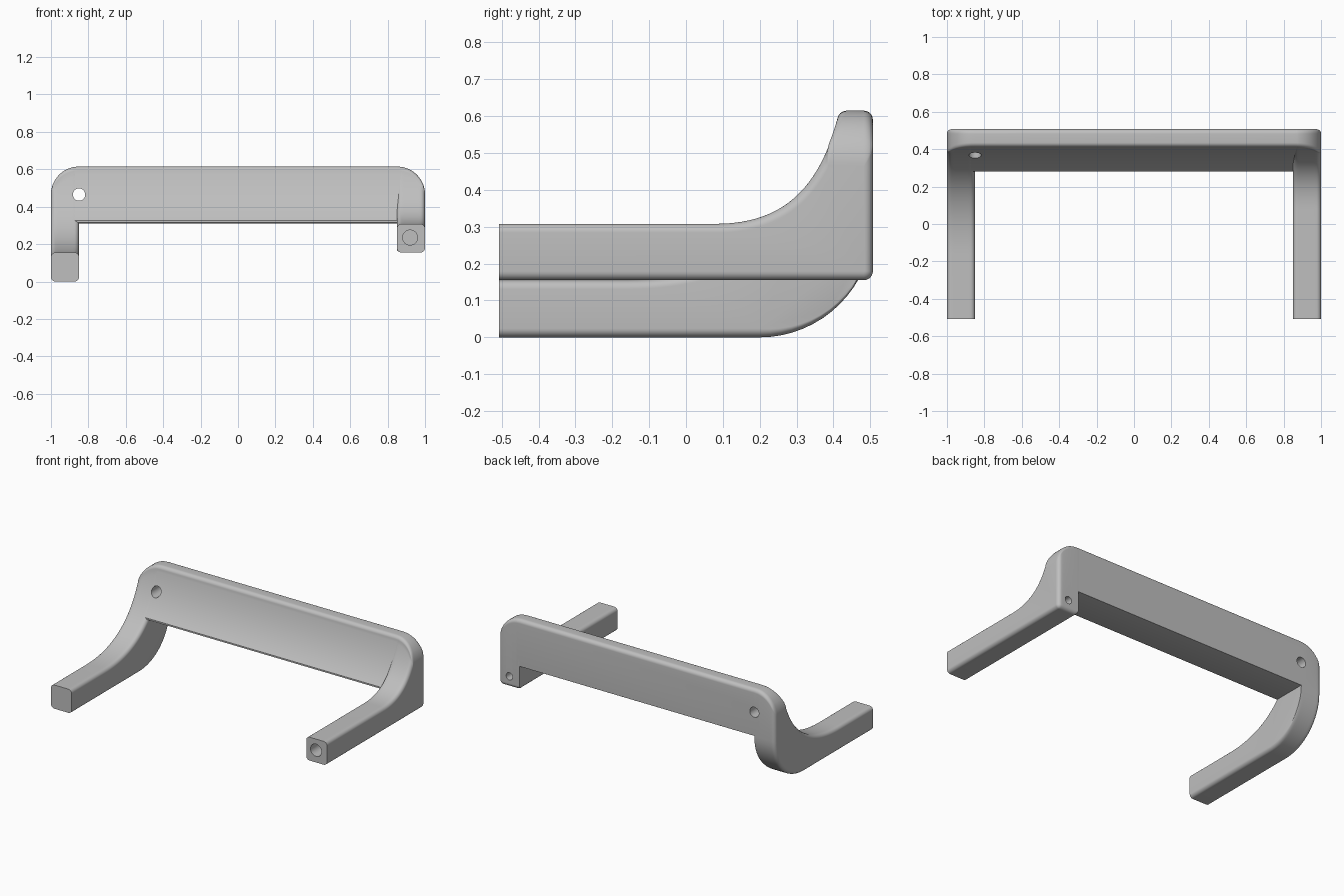
import bpy, bmesh
from math import sin, cos, pi, sqrt, radians
from mathutils import Vector

old = bpy.data.objects.get("Cube")
if old:
    bpy.data.objects.remove(old, do_unlink=True)

grey = bpy.data.materials.new("plain grey")
grey.use_nodes = True
colour = (0.52, 0.52, 0.52, 1)
grey.diffuse_color = colour
grey.node_tree.nodes["Principled BSDF"].inputs["Base Color"].default_value = colour

FRONT, BACK = -0.507, 0.507
TOP, CORNER, FILLET = 0.615, 0.15, 0.025
LOW_CURVE = [(-0.16, 0.155), (0.12, 0.155), (0.33, 0.27), (0.412, 0.595)]
HIGH_CURVE = [(0.08, 0.308), (0.26, 0.308), (0.36, 0.40), (0.412, 0.595)]


def bezier(c, t):
    s = 1 - t
    w = (s**3, 3*s*s*t, 3*s*t*t, t**3)
    return Vector((sum(k*p[0] for k, p in zip(w, c)),
                   sum(k*p[1] for k, p in zip(w, c))))


def param_at(c, z):
    lo, hi = 0, 1
    for _ in range(30):
        mid = (lo + hi) / 2
        if bezier(c, mid).y < z:
            lo = mid
        else:
            hi = mid
    return lo


def top_height(x):
    u = min(CORNER, max(0, abs(x) - (1 - CORNER)))
    return TOP - CORNER + sqrt(CORNER**2 - u*u)


def quarter(cy, cz, r, start, n=8):
    # quarter turn, clockwise from the start angle
    return [Vector((cy + r*cos(start - i/n*pi/2), cz + r*sin(start - i/n*pi/2)))
            for i in range(n + 1)]


def profile(curve, ztop, zbottom, rbottom, is_arm):
    """Side outline (y, z): over the top, down the back, along the bottom."""
    t0 = 0 if is_arm else param_at(curve, zbottom + 0.015)
    t1 = param_at(curve, ztop - FILLET)
    sweep = [bezier(curve, t0 + (t1 - t0)*i/28) for i in range(29)]
    if is_arm:
        pts = [Vector((FRONT, curve[0][1]))]
    else:
        y = sweep[0].x
        pts = [Vector((y + 0.013, zbottom)), Vector((y, zbottom + 0.005))]
    pts += sweep
    pts += quarter(sweep[-1].x + FILLET, ztop - FILLET, FILLET, pi)[1:]
    pts += quarter(BACK - FILLET, ztop - FILLET, FILLET, pi/2)
    pts += quarter(BACK - rbottom, zbottom + rbottom, rbottom, 0, 16)
    if is_arm:
        pts.append(Vector((FRONT, zbottom)))
    return pts


def inset(pts, d_in, d_out):
    result = []
    last = len(pts) - 1
    for i, p in enumerate(pts):
        e = pts[min(i + 1, last)] - pts[max(i - 1, 0)]
        n = Vector((-e.y, e.x)).normalized()
        # the inner edge of the back face stays sharp
        d = max(d_out, d_in * (1 - max(0, n.x)))
        result.append(p - n*d)
    return result


def loft(name, sections):
    bm = bmesh.new()
    rings = [[bm.verts.new((x, p.x, p.y)) for p in pts] for x, pts in sections]
    for a, b in zip(rings, rings[1:]):
        for i in range(len(a)):
            j = (i + 1) % len(a)
            bm.faces.new((a[i], a[j], b[j], b[i]))
    bm.faces.new(rings[0])
    bm.faces.new(rings[-1])
    bmesh.ops.recalc_face_normals(bm, faces=bm.faces)
    mesh = bpy.data.meshes.new(name)
    bm.to_mesh(mesh)
    bm.free()
    mesh.materials.append(grey)
    obj = bpy.data.objects.new(name, mesh)
    bpy.context.collection.objects.link(obj)
    return obj


def arm(name, side, curve, zbottom, rbottom):
    f, steps = FILLET * 0.96, 7
    angles = [i/steps*pi/2 for i in range(steps + 1)]
    inner = 1 - CORNER
    stations = [(inner + f*(1 - cos(a)), f*(1 - sin(a)), 0) for a in angles]
    stations += [(inner + f + (CORNER - 2*f)*i/8, 0, 0) for i in range(1, 8)]
    stations += [(1 - f + f*sin(a), 0, f*(1 - cos(a))) for a in angles]
    return loft(name, [
        (side*x, inset(profile(curve, top_height(x) + d_out, zbottom, rbottom, True),
                       d_in, d_out))
        for x, d_in, d_out in stations])


# Two arms at different heights, joined by the crossbar
right_arm = arm("right_arm", -1, LOW_CURVE, 0, 0.307)
left_arm = arm("left_arm", 1, HIGH_CURVE, 0.155, FILLET)
crossbar = loft("crossbar", [
    (x, profile(LOW_CURVE, top_height(x), 0.31, 0.001, False))
    for x in (-0.875, -0.85, 0.85, 0.875)])


def drill(objects, x, y, z, radius, depth):
    bpy.ops.mesh.primitive_cylinder_add(vertices=32, radius=radius, depth=depth,
                                        location=(x, y, z), rotation=(pi/2, 0, 0))
    cutter = bpy.context.object
    cutter.name = "hole_cutter"
    cutter.hide_render = True
    cutter.data.materials.append(grey)
    for obj in objects:
        mod = obj.modifiers.new("hole", 'BOOLEAN')
        mod.operation = 'DIFFERENCE'
        mod.solver = 'EXACT'
        mod.object = cutter
        bpy.context.view_layer.objects.active = obj
        bpy.ops.object.modifier_apply(modifier=mod.name)
    bpy.data.objects.remove(cutter, do_unlink=True)


# Through hole in the bar, blind holes in both ends of the left arm
drill([right_arm, crossbar], -0.85, 0.4, 0.465, 0.033, 0.6)
drill([left_arm], 0.92, FRONT, 0.235, 0.04, 0.2)
drill([left_arm], 0.925, BACK, 0.225, 0.024, 0.2)

bpy.ops.object.select_all(action='DESELECT')
for obj in (right_arm, left_arm, crossbar):
    obj.select_set(True)
bpy.context.view_layer.objects.active = crossbar
bpy.ops.object.shade_smooth_by_angle(angle=radians(35))
